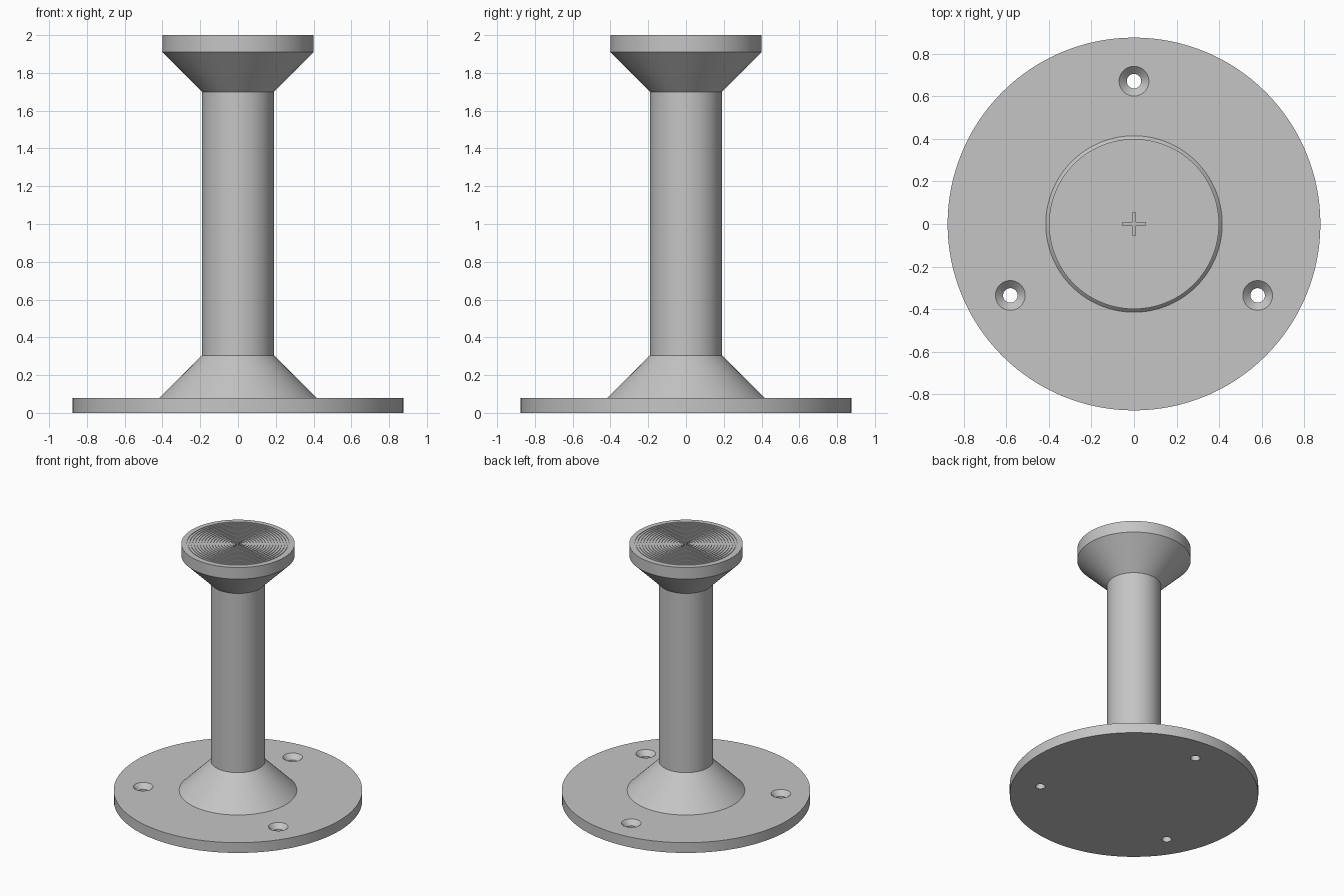
import bpy, bmesh, math

if "Cube" in bpy.data.objects:
    bpy.data.objects.remove(bpy.data.objects["Cube"], do_unlink=True)

# One plain grey for every part
grey = bpy.data.materials.new("plain grey")
grey.use_nodes = True
color = (0.56, 0.56, 0.56, 1)
grey.diffuse_color = color
grey.node_tree.nodes["Principled BSDF"].inputs["Base Color"].default_value = color


def lathe(name, profile, steps=128, location=(0, 0, 0)):
    """Spin a closed (radius, height) profile, bottom axis point to top, about z."""
    bm = bmesh.new()
    verts = [bm.verts.new((r, 0, z)) for r, z in profile]
    edges = [bm.edges.new(pair) for pair in zip(verts, verts[1:])]
    bmesh.ops.spin(bm, geom=verts + edges, cent=(0, 0, 0), axis=(0, 0, 1),
                   angle=math.tau, steps=steps, use_merge=False)
    bmesh.ops.remove_doubles(bm, verts=bm.verts, dist=0.0001)
    bmesh.ops.recalc_face_normals(bm, faces=bm.faces)
    mesh = bpy.data.meshes.new(name)
    bm.to_mesh(mesh)
    bm.free()
    obj = bpy.data.objects.new(name, mesh)
    obj.location = location
    bpy.context.collection.objects.link(obj)
    mesh.materials.append(grey)
    return obj


def box(name, size, location):
    bpy.ops.mesh.primitive_cube_add(size=1, location=location)
    obj = bpy.context.object
    obj.name = name
    obj.scale = size
    obj.data.materials.append(grey)
    return obj


def select(obj):
    bpy.ops.object.select_all(action='DESELECT')
    obj.select_set(True)
    bpy.context.view_layer.objects.active = obj


def cut(obj, cutter):
    cutter.hide_render = True
    mod = obj.modifiers.new("cut", 'BOOLEAN')
    mod.operation = 'DIFFERENCE'
    mod.solver = 'EXACT'
    mod.object = cutter
    select(obj)
    bpy.ops.object.modifier_apply(modifier=mod.name)
    bpy.data.objects.remove(cutter, do_unlink=True)


BASE_TOP, SHAFT_R, CAP_R, TOP = 0.08, 0.19, 0.4, 2.0

# Round base plate with three countersunk screw holes
base = lathe("base_plate", [(0, 0), (0.877, 0), (0.877, BASE_TOP), (0, BASE_TOP)])
for i in range(3):
    a = math.radians(90 + 120 * i)
    screw = lathe("screw_cutter",
                  [(0, -0.05), (0.034, -0.05), (0.034, 0.044), (0.07, BASE_TOP),
                   (0.07, 0.15), (0, 0.15)], 48,
                  (0.672 * math.cos(a), 0.672 * math.sin(a), 0))
    cut(base, screw)

# Flared foot and shaft
foot = lathe("flared_foot", [(0, BASE_TOP), (0.415, BASE_TOP), (SHAFT_R, 0.305), (0, 0.305)])
shaft = lathe("shaft", [(0, 0.305), (SHAFT_R, 0.305), (SHAFT_R, 1.7), (0, 1.7)])

# Flared cap whose top face has fine concentric grooves
pitch, depth = 0.021, 0.004
profile = [(0, 1.7), (SHAFT_R, 1.7), (CAP_R, 1.91), (CAP_R, TOP)]
for i in range(17, 0, -1):
    outer, inner = pitch * (i + 0.25), pitch * (i - 0.25)
    profile += [(outer, TOP), (outer, TOP - depth), (inner, TOP - depth), (inner, TOP)]
cap = lathe("grooved_cap", profile + [(0, TOP)])

# Small centre cross sunk into the cap
cut(cap, box("cross_cutter", (0.11, 0.014, 0.04), (0, 0, TOP)))
cut(cap, box("cross_cutter", (0.014, 0.11, 0.04), (0, 0, TOP)))

for part in (base, foot, shaft, cap):
    select(part)
    bpy.ops.object.shade_smooth_by_angle(angle=math.radians(30))
